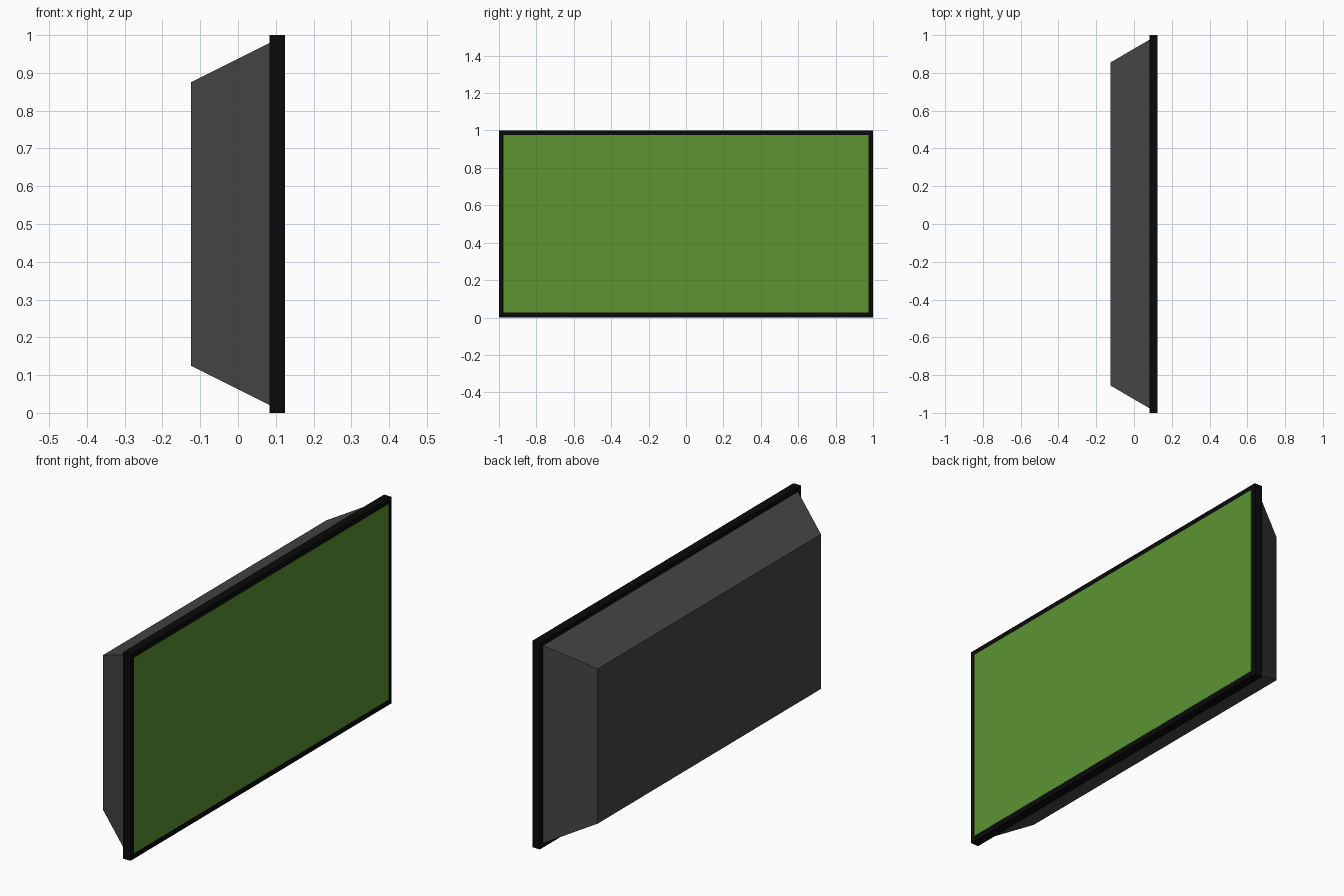
import bpy, bmesh
from mathutils import Vector

if "Cube" in bpy.data.objects:
    bpy.data.objects.remove(bpy.data.objects["Cube"])


def material(name, color):
    m = bpy.data.materials.new(name)
    m.diffuse_color = (*color, 1)
    m.use_nodes = True
    m.node_tree.nodes["Principled BSDF"].inputs["Base Color"].default_value = m.diffuse_color
    return m


def panel(name, x0, x1, back, front, mat):
    """Solid between two rectangles facing x; each is (half width, z low, z high)."""
    bm = bmesh.new()
    bmesh.ops.create_cube(bm, size=2)
    for v in bm.verts:
        half, low, high = front if v.co.x > 0 else back
        v.co = Vector((x1 if v.co.x > 0 else x0,
                       half * v.co.y,
                       high if v.co.z > 0 else low))
    mesh = bpy.data.meshes.new(name)
    bm.to_mesh(mesh)
    bm.free()
    mesh.materials.append(mat)
    ob = bpy.data.objects.new(name, mesh)
    bpy.context.collection.objects.link(ob)
    return ob


black = material("black", (0.003, 0.003, 0.003))
dark_grey = material("dark_grey", (0.06, 0.06, 0.06))
green = material("green", (0.109, 0.292, 0.031))

# Thin black surround
outer = (1.0, 0.0, 1.0)
panel("frame", 0.083, 0.124, outer, outer, black)

# Green display face, a hair proud of the surround
face = (0.975, 0.027, 0.975)
panel("screen", 0.115, 0.125, face, face, green)

# Tapered rear housing
panel("rear_housing", -0.125, 0.083, (0.855, 0.125, 0.875), (0.976, 0.021, 0.979), dark_grey)
